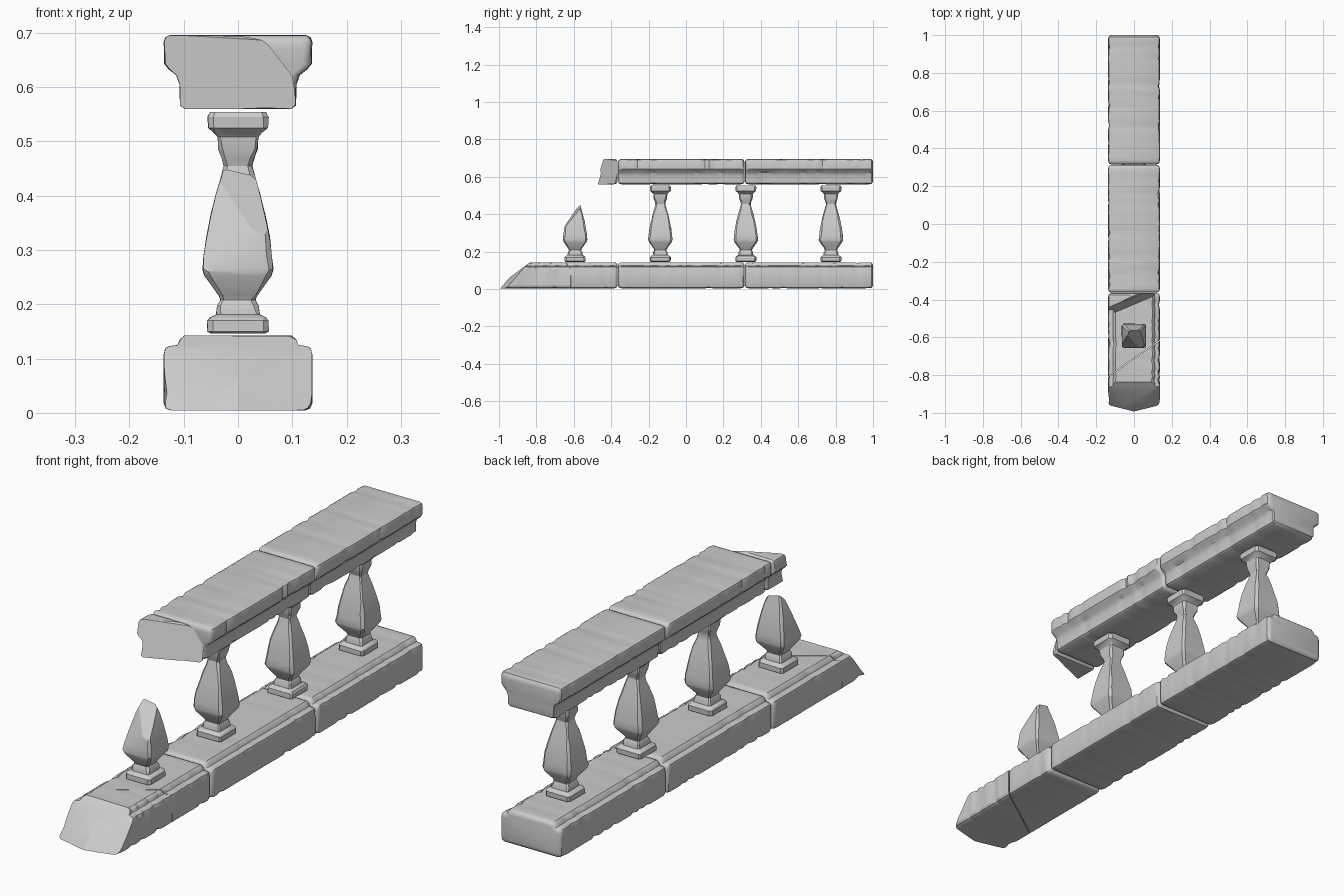
import bpy, bmesh, random
from mathutils import Vector

if "Cube" in bpy.data.objects:
    bpy.data.objects.remove(bpy.data.objects["Cube"])

random.seed(4)

BASE = [(0.122, 0.004), (0.133, 0.008), (0.137, 0.018), (0.137, 0.108), (0.134, 0.119),
        (0.127, 0.123), (0.112, 0.125), (0.107, 0.136), (0.098, 0.143)]
RAIL = [(0.098, 0.560), (0.107, 0.566), (0.108, 0.605), (0.114, 0.622), (0.128, 0.633),
        (0.136, 0.643), (0.137, 0.684), (0.134, 0.692), (0.126, 0.696)]
BALUSTER = [(0.050, 0.146), (0.057, 0.150), (0.057, 0.170), (0.052, 0.176), (0.041, 0.181),
            (0.039, 0.197), (0.033, 0.208), (0.036, 0.216), (0.062, 0.252), (0.066, 0.264),
            (0.064, 0.290), (0.059, 0.325), (0.051, 0.365), (0.041, 0.405), (0.032, 0.435),
            (0.027, 0.455), (0.031, 0.470), (0.037, 0.486), (0.038, 0.508), (0.045, 0.516),
            (0.056, 0.525), (0.057, 0.545), (0.052, 0.554)]


def loft(rings):
    """Skin a list of closed vertex rings and cap both ends."""
    bm = bmesh.new()
    rows = [[bm.verts.new(p) for p in ring] for ring in rings]
    n = len(rows[0])
    for a, b in zip(rows, rows[1:]):
        for i in range(n):
            j = (i + 1) % n
            bm.faces.new((a[i], a[j], b[j], b[i]))
    bm.faces.new(rows[0])
    bm.faces.new(rows[-1])
    bmesh.ops.recalc_face_normals(bm, faces=bm.faces)
    return bm


def cut(bm, co, no):
    """Break a piece off on the side the normal points to and close the stone."""
    bmesh.ops.bisect_plane(bm, geom=bm.verts[:] + bm.edges[:] + bm.faces[:], dist=1e-5,
                           plane_co=co, plane_no=Vector(no).normalized(), clear_outer=True)
    res = bmesh.ops.holes_fill(bm, edges=[e for e in bm.edges if e.is_boundary], sides=0)
    bmesh.ops.triangulate(bm, faces=res['faces'])
    bmesh.ops.recalc_face_normals(bm, faces=bm.faces)


def finish(bm, name, angle=0.6):
    mesh = bpy.data.meshes.new(name)
    bm.to_mesh(mesh)
    bm.free()
    ob = bpy.data.objects.new(name, mesh)
    bpy.context.collection.objects.link(ob)
    bpy.ops.object.select_all(action='DESELECT')
    ob.select_set(True)
    bpy.context.view_layer.objects.active = ob
    bpy.ops.object.shade_smooth_by_angle(angle=angle)
    return ob


def chip():
    return random.uniform(0.003, 0.008) if random.random() < 0.18 else random.uniform(0, 0.001)


def block(half, y0, y1):
    """Weathered moulded stone: a mirrored profile run along y with rounded ends."""
    outline = half + [(-x, z) for x, z in reversed(half)]
    zs = [z for x, z in half]
    zc, hz = (min(zs) + max(zs)) / 2, (max(zs) - min(zs)) / 2
    n = int((y1 - y0) / 0.022)
    mid = [(y0 + 0.02 + (y1 - y0 - 0.04) * i / n, 0) for i in range(n + 1)]
    stations = [(y0, 0.016), (y0 + 0.003, 0.007), (y0 + 0.009, 0.002)] + mid + \
               [(y1 - 0.009, 0.002), (y1 - 0.003, 0.007), (y1, 0.016)]
    rings = []
    for y, inset in stations:
        chips = {(s, t): chip() for s in (-1, 1) for t in (-1, 1)}
        ring = []
        for x, z in outline:
            d = inset + chips[1 if x > 0 else -1, 1 if z > zc else -1]
            # flat top and bottom rims only lose a little height
            dz = inset + (d - inset) * 0.4
            ring.append((x * (1 - d / 0.137), y, zc + (z - zc) * (1 - dz / hz)))
        rings.append(ring)
    return loft(rings)


def baluster(y):
    """Square vase baluster with worn corners."""
    rings = []
    for k, (h, z) in enumerate(BALUSTER):
        pts = []
        for sx, sy in ((1, 1), (-1, 1), (-1, -1), (1, -1)):
            c = h * 0.1 + random.uniform(0, 0.006)
            g = h - random.uniform(0, 0.002)
            pair = [(sx * g, y + sy * (g - c), z), (sx * (g - c), y + sy * g, z)]
            pts += pair if sx * sy > 0 else pair[::-1]
        rings.append(pts)
    return loft(rings)


# whole base and rail stones
for i, (y0, y1) in enumerate([(-0.363, 0.313), (0.316, 1.0)]):
    finish(block(BASE, y0, y1), f"base_stone_{i + 1}")
    finish(block(RAIL, y0, y1), f"rail_stone_{i + 1}")

# whole balusters
for i, y in enumerate((-0.137, 0.32, 0.775)):
    finish(baluster(y), f"baluster_{i + 1}", 0.5)

# snapped baluster
bm = baluster(-0.593)
cut(bm, (0, -0.565, 0.442), (0.3, -1.15, 1))
cut(bm, (0, -0.625, 0.37), (-0.35, -1, 0.45))
finish(bm, "broken_baluster", 0.5)

# cracked base stone: rear part and ramped tip
crack = Vector((0.0, -0.71, 0.07))
crack_normal = Vector((0.14, -0.2, 0.0)).normalized()
bm = block(BASE, -1.1, -0.366)
cut(bm, crack, crack_normal)
finish(bm, "base_end_rear")

bm = block(BASE, -1.1, -0.366)
cut(bm, crack + crack_normal * 0.003, -crack_normal)
cut(bm, (0, -0.835, 0.143), (0, -0.75, 1))
cut(bm, (0, -0.925, 0.085), (-0.22, -0.9, 0.75))
cut(bm, (0, -0.925, 0.085), (0.22, -0.9, 0.75))
cut(bm, (0, -0.995, 0.01), (0, -1, 0.15))
finish(bm, "base_end_tip", 0.3)

# broken rail stub
bm = block(RAIL, -0.6, -0.366)
cut(bm, (-0.13, -0.482, 0.56), (0.42, -1, 0.32))
cut(bm, (-0.05, -0.41, 0.69), (0.3, -0.6, 1.0))
finish(bm, "rail_stub", 0.4)
